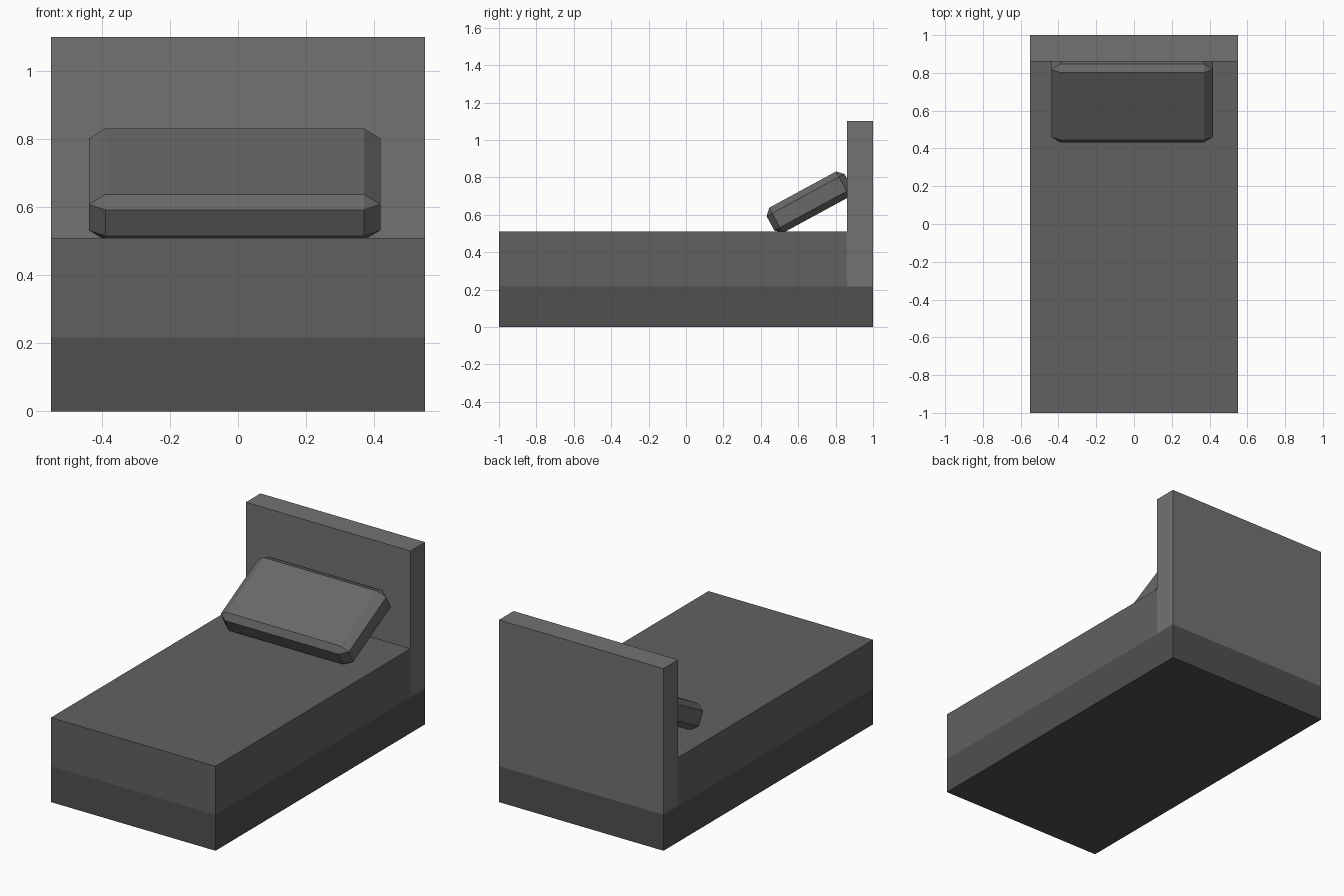
import bpy, bmesh, math
from mathutils import Vector
from itertools import product

if "Cube" in bpy.data.objects:
    bpy.data.objects.remove(bpy.data.objects["Cube"])


def finish(bm, name, grey):
    """Flat-shaded object with a plain grey material."""
    bmesh.ops.recalc_face_normals(bm, faces=bm.faces[:])
    me = bpy.data.meshes.new(name)
    bm.to_mesh(me)
    bm.free()
    mat = bpy.data.materials.new(name + "_grey")
    mat.diffuse_color = (grey, grey, grey, 1)
    mat.use_nodes = True
    mat.node_tree.nodes["Principled BSDF"].inputs["Base Color"].default_value = mat.diffuse_color
    me.materials.append(mat)
    ob = bpy.data.objects.new(name, me)
    bpy.context.collection.objects.link(ob)
    return ob


def box(name, y0, y1, z0, z1, grey, width=1.10):
    """Full-width block between two depths and two heights."""
    bm = bmesh.new()
    bmesh.ops.create_cube(bm, size=1)
    bmesh.ops.scale(bm, vec=(width, y1 - y0, z1 - z0), verts=bm.verts[:])
    bmesh.ops.translate(bm, vec=(0, (y0 + y1) / 2, (z0 + z1) / 2), verts=bm.verts[:])
    return finish(bm, name, grey)


SEAM, TOP, HEAD_Y, HEAD_Z = 0.217, 0.51, 0.86, 1.10

# base block, mattress and upright headboard
box("bed_base", -1, 1, 0, SEAM, 0.08)
box("mattress", -1, HEAD_Y, SEAM, TOP, 0.12)
box("headboard", HEAD_Y, 1, SEAM, HEAD_Z, 0.17)

# pillow: chamfered box leaning on the headboard
half = Vector((0.428, 0.237, 0.0765))
cut = Vector((0.048, 0.034, 0.033))
bm = bmesh.new()
for signs in product((-1, 1), repeat=3):
    for full in range(3):
        bm.verts.new([s * (half[i] - (0 if i == full else cut[i]))
                      for i, s in enumerate(signs)])
bmesh.ops.convex_hull(bm, input=bm.verts[:])
bmesh.ops.dissolve_limit(bm, angle_limit=math.radians(1), verts=bm.verts[:], edges=bm.edges[:])
pillow = finish(bm, "pillow", 0.14)
pillow.location = (-0.01, 0.66, 0.667)
pillow.rotation_euler = (math.radians(28.5), 0, 0)
